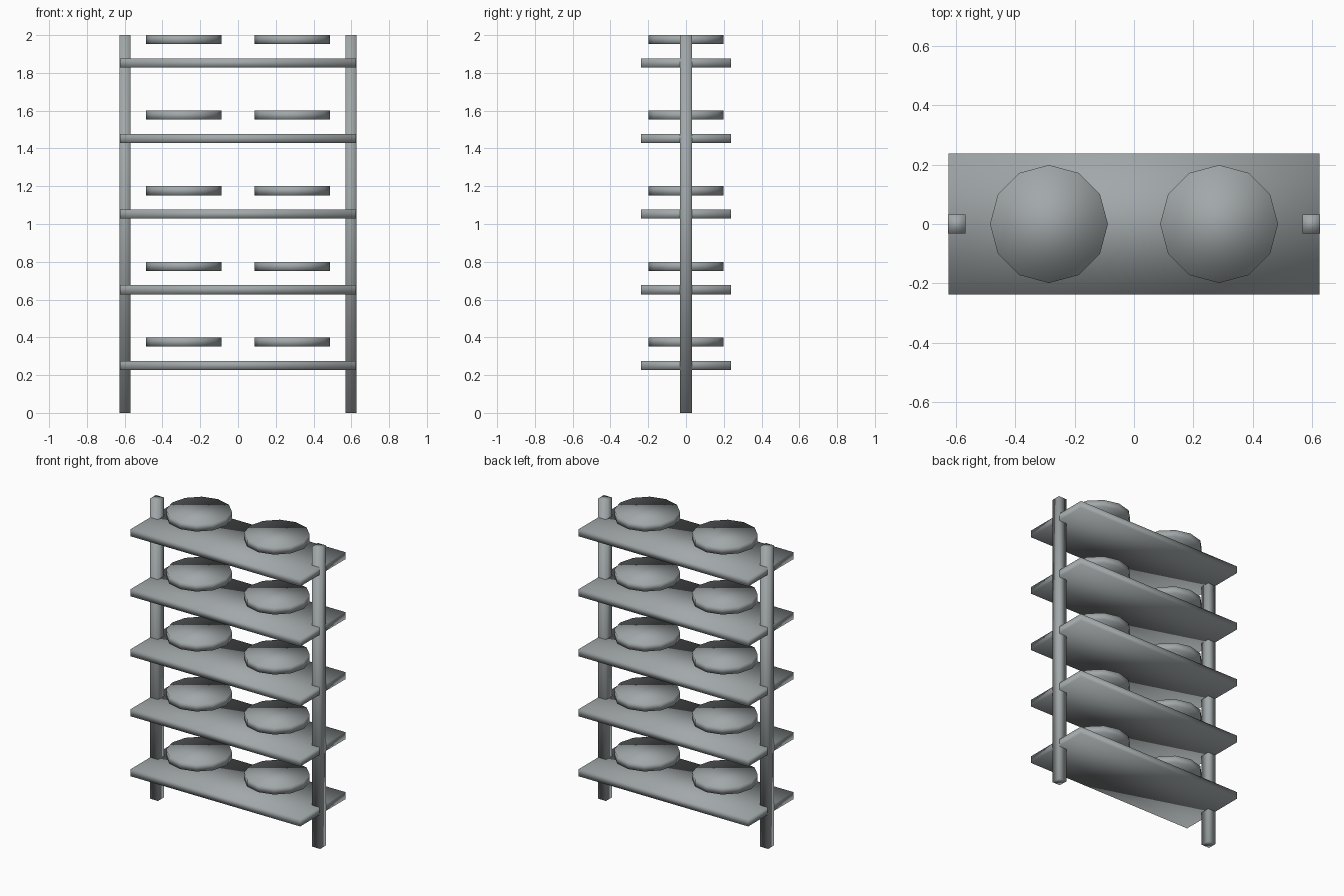
import bpy

default = bpy.data.objects.get("Cube")
if default:
    bpy.data.objects.remove(default, do_unlink=True)

# Single painted-metal colour
metal = bpy.data.materials.new("blue_grey_metal")
metal.use_nodes = True
colour = (0.36, 0.39, 0.40, 1.0)
metal.diffuse_color = colour
metal.node_tree.nodes["Principled BSDF"].inputs["Base Color"].default_value = colour


def finish(name):
    """Name, paint and smooth the active object."""
    ob = bpy.context.object
    ob.name = name
    ob.data.materials.append(metal)
    bpy.ops.object.transform_apply(location=False, rotation=False, scale=True)
    bpy.ops.object.shade_smooth()
    return ob


def box(name, centre, size):
    bpy.ops.mesh.primitive_cube_add(size=1, location=centre)
    bpy.context.object.scale = size
    return finish(name)


def disc(name, centre, radius, height):
    bpy.ops.mesh.primitive_cylinder_add(
        vertices=12, radius=radius, depth=height, location=centre)
    return finish(name)


SIDES = (("left", 1), ("right", -1))
LEVELS = 5
SPACING = 0.4

# Two upright posts
for side, sign in SIDES:
    box(f"{side}_post", (sign * 0.598, 0, 1.0), (0.06, 0.063, 2.0))

# Shelves, each with a pair of round plates floating above it
for level in range(LEVELS):
    z = level * SPACING
    box(f"shelf_{level + 1}", (0, 0, z + 0.252), (1.25, 0.475, 0.048))
    for side, sign in SIDES:
        disc(f"{side}_plate_{level + 1}", (sign * 0.287, 0, z + 0.376),
             0.199, 0.048)
